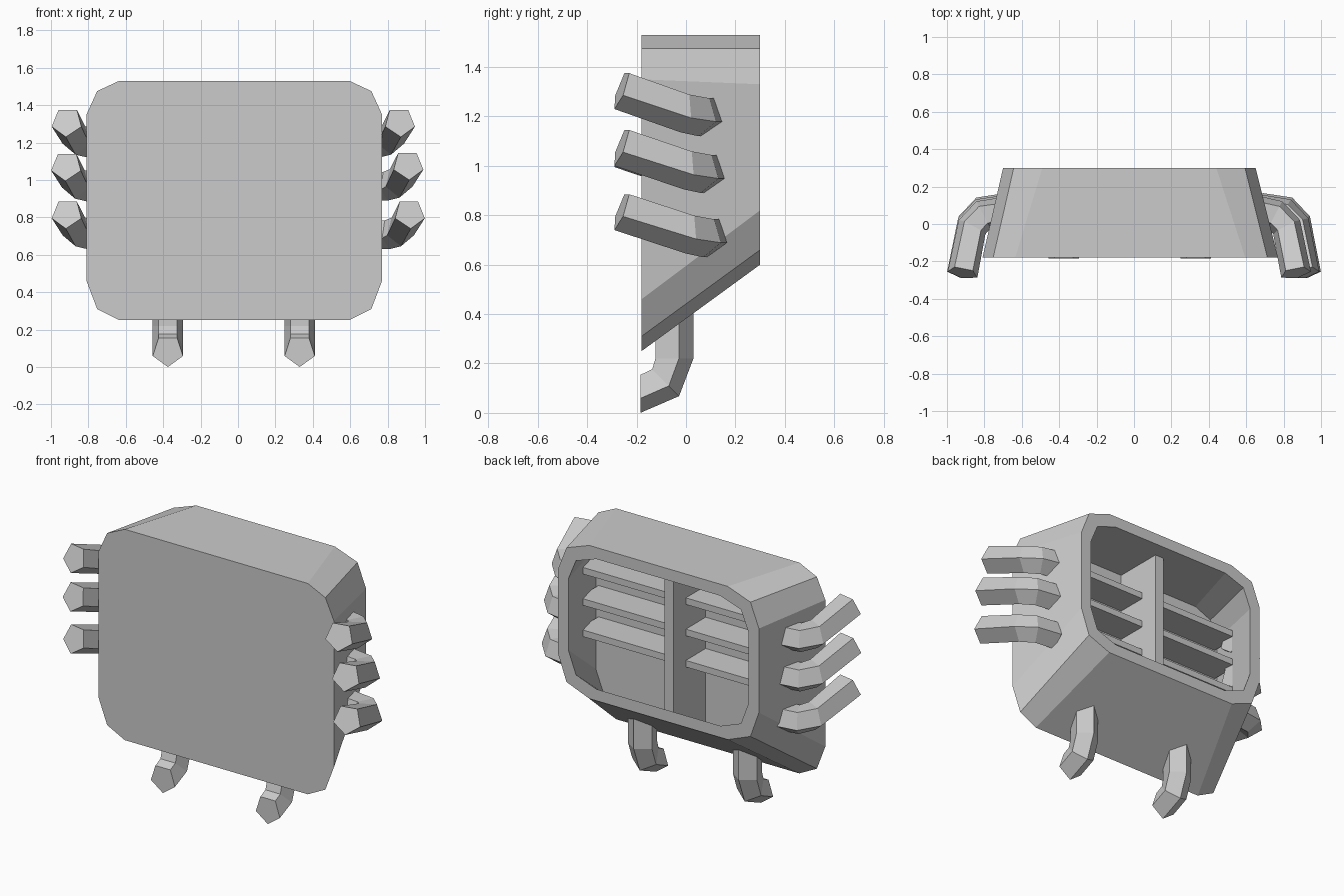
import bpy
import math
from mathutils import Vector

if "Cube" in bpy.data.objects:
    bpy.data.objects.remove(bpy.data.objects["Cube"])


def make_object(name, verts, faces):
    mesh = bpy.data.meshes.new(name)
    mesh.from_pydata([tuple(v) for v in verts], [], faces)
    mesh.update()
    obj = bpy.data.objects.new(name, mesh)
    bpy.context.collection.objects.link(obj)
    return obj


def bridge(rings, cap_start=True, cap_end=True):
    """Join equal-length rings of points into one skin."""
    n = len(rings[0])
    verts = [v for ring in rings for v in ring]
    faces = []
    for r in range(len(rings) - 1):
        for i in range(n):
            j = (i + 1) % n
            faces.append((r * n + i, r * n + j, (r + 1) * n + j, (r + 1) * n + i))
    if cap_start:
        faces.append(tuple(reversed(range(n))))
    if cap_end:
        faces.append(tuple(range((len(rings) - 1) * n, len(rings) * n)))
    return verts, faces


def recalc(obj):
    import bmesh
    bm = bmesh.new()
    bm.from_mesh(obj.data)
    bmesh.ops.recalc_face_normals(bm, faces=bm.faces)
    bm.to_mesh(obj.data)
    bm.free()


def outline(y, cx, hw, z0, z1, cut_x, cut_top, cut_bottom):
    """Rectangle whose corners are cut in two facets."""
    right = [(hw - cut_x, z1), (hw - 0.057, z1 - 0.055), (hw, z1 - cut_top),
             (hw, z0 + cut_bottom), (hw - 0.057, z0 + 0.06), (hw - cut_x, z0)]
    pts = right + [(-x, z) for x, z in reversed(right)]
    return [Vector((cx + x, y, z)) for x, z in pts]


def inset(ring, d):
    xs, zs = [p.x for p in ring], [p.z for p in ring]
    cx, cz = (min(xs) + max(xs)) / 2, (min(zs) + max(zs)) / 2
    hx, hz = max(xs) - cx, max(zs) - cz
    return [Vector((cx + (p.x - cx) * (hx - d) / hx, p.y,
                    cz + (p.z - cz) * (hz - d) / hz)) for p in ring]


def pentagon_tube(name, path, tangents, radius=0.085):
    """Five-sided tube, one corner pointing down or outwards."""
    rings = []
    for p, t in zip(path, tangents):
        p, t = Vector(p), Vector(t).normalized()
        side = t.cross(Vector((0, 0, 1)))
        side = side.normalized() if side.length > 0.01 else Vector((1, 0, 0))
        up = side.cross(t)
        angles = [-math.pi / 2 + k * math.tau / 5 for k in range(5)]
        rings.append([p + radius * (math.cos(a) * side + math.sin(a) * up) for a in angles])
    obj = make_object(name, *bridge(rings))
    recalc(obj)
    return obj


# Hollow body: tapered shell with a closed front and an open back
FRONT, BACK, WALL = -0.18, 0.30, 0.07
front = outline(FRONT, -0.02, 0.79, 0.25, 1.53, 0.175, 0.18, 0.21)
back = outline(BACK, -0.025, 0.675, 0.60, 1.53, 0.21, 0.20, 0.22)
inner_back = inset(back, WALL)
inner_front = inset([a.lerp(b, WALL / (BACK - FRONT)) for a, b in zip(front, back)], WALL)
body = make_object("body_shell", *bridge([front, back, inner_back, inner_front]))
recalc(body)

# Upright divider inside the cavity, following the sloped floor
profile = [(-0.13, 0.34), (0.20, 0.56), (0.20, 1.49), (-0.13, 1.49)]
divider = make_object("divider", *bridge(
    [[Vector((x, y, z)) for y, z in profile] for x in (-0.055, 0.005)]))
recalc(divider)

# Three shelves running across behind the divider
for i, z in enumerate((1.26, 1.07, 0.88)):
    bpy.ops.mesh.primitive_cube_add(size=1, location=(-0.02, -0.02, z - 0.02))
    shelf = bpy.context.object
    shelf.name = f"shelf_{i + 1}"
    shelf.scale = (1.37, 0.20, 0.04)

# Curled arms, three on each side
ARMS = {
    "right": (1, [(0.865, 1.31), (0.91, 1.08), (0.918, 0.82)]),
    "left": (-1, [(0.915, 1.31), (0.918, 1.075), (0.915, 0.82)]),
}
for label, (s, tips) in ARMS.items():
    for i, (x, z) in enumerate(tips):
        dy = 0.01 * i
        path = [(s * x, -0.262, z),
                (s * (x - 0.05), -0.015 + dy, z - 0.09),
                (s * (x - 0.11), 0.05 + dy, z - 0.105),
                (s * 0.68, 0.065 + dy, z - 0.105)]
        tangents = [(-s * 0.05, 0.25, -0.09), (-s * 0.45, 0.85, -0.08),
                    (-s * 0.85, 0.45, 0), (-s, 0.1, 0)]
        pentagon_tube(f"{label}_arm_{i + 1}", path, tangents)

# Two feet curling forwards
for label, x in (("left", -0.375), ("right", 0.33)):
    pentagon_tube(f"{label}_foot",
                  [(x, -0.185, 0.085), (x, -0.088, 0.128), (x, -0.055, 0.22), (x, -0.055, 0.41)],
                  [(0, 1, 0), (0, 1, 1), (0, 0, 1), (0, 0, 1)])
